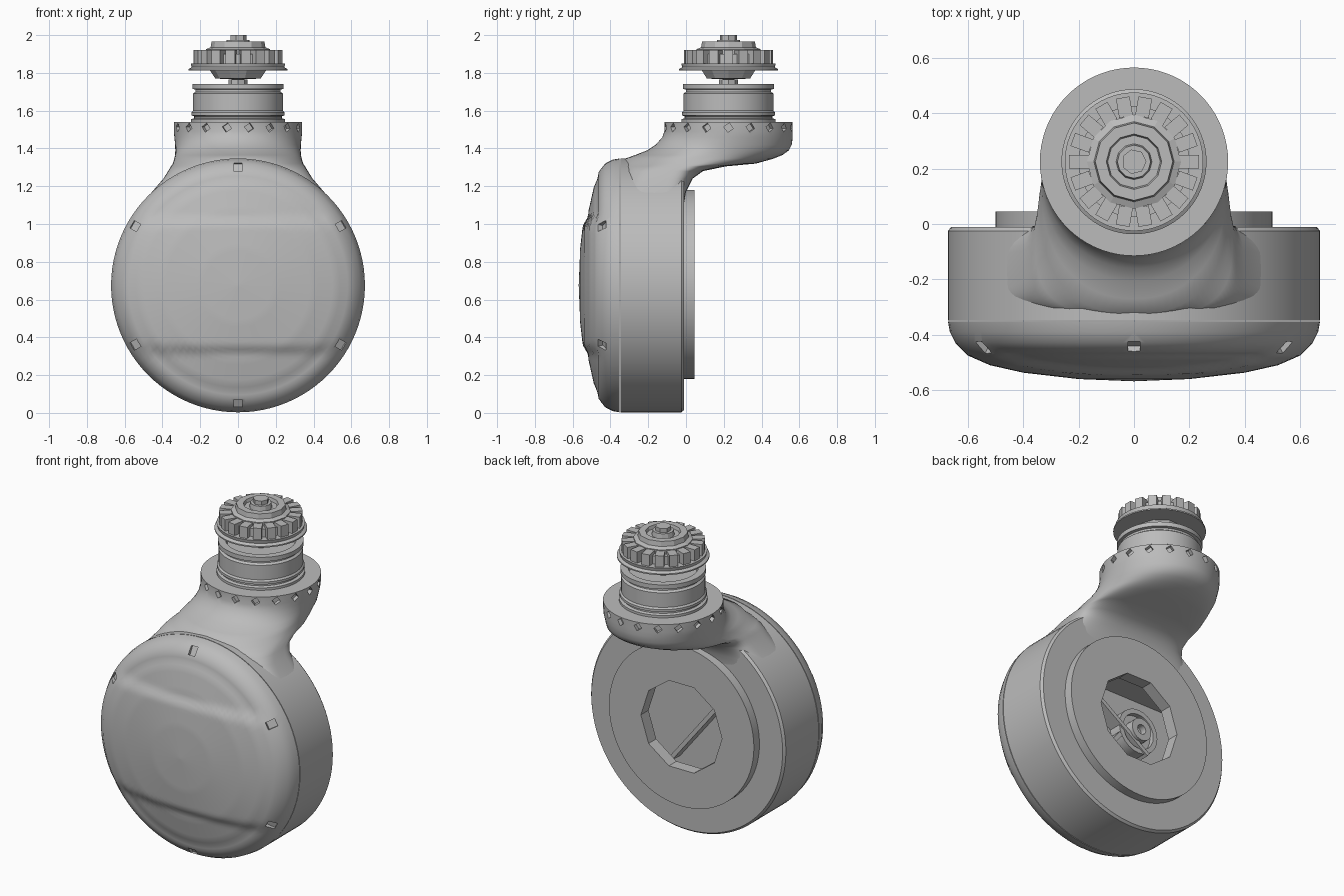
import bpy, bmesh
from math import sin, cos, pi, radians
from mathutils import Matrix, Vector

if "Cube" in bpy.data.objects:
    bpy.data.objects.remove(bpy.data.objects["Cube"])

grey = bpy.data.materials.new("plain grey")
grey.use_nodes = True
grey.diffuse_color = (0.5, 0.5, 0.5, 1)
grey.node_tree.nodes["Principled BSDF"].inputs["Base Color"].default_value = (0.5, 0.5, 0.5, 1)

BODY_Z, STEM_Y = 0.675, 0.225


def finish(bm, name, smooth=30):
    bmesh.ops.remove_doubles(bm, verts=bm.verts, dist=1e-5)
    bmesh.ops.recalc_face_normals(bm, faces=bm.faces)
    me = bpy.data.meshes.new(name)
    bm.to_mesh(me)
    bm.free()
    ob = bpy.data.objects.new(name, me)
    me.materials.append(grey)
    bpy.context.collection.objects.link(ob)
    shade(ob, smooth)
    return ob


def shade(ob, angle):
    bpy.ops.object.select_all(action='DESELECT')
    ob.select_set(True)
    bpy.context.view_layer.objects.active = ob
    if angle:
        bpy.ops.object.shade_smooth_by_angle(angle=radians(angle))


def skin(bm, rings, cap=True):
    """Join equal rings of points into a tube."""
    loops = [[bm.verts.new(p) for p in ring] for ring in rings]
    n = len(loops[0])
    for a, b in zip(loops, loops[1:]):
        for i in range(n):
            j = (i + 1) % n
            bm.faces.new((a[i], a[j], b[j], b[i]))
    if cap:
        bm.faces.new(loops[0])
        bm.faces.new(loops[-1])


def lathe(name, profile, loc, along_y=False, segs=64, smooth=30):
    """Turn (radius, height) points round z, or round y."""
    bm = bmesh.new()
    rings = []
    for r, h in profile:
        ring = []
        for i in range(segs):
            a = 2 * pi * i / segs
            u, v = max(r, 0.002) * cos(a), max(r, 0.002) * sin(a)
            ring.append(Vector((u, h, v) if along_y else (u, v, h)) + Vector(loc))
        rings.append(ring)
    skin(bm, rings)
    return finish(bm, name, smooth)


def box(bm, size, matrix):
    bmesh.ops.create_cube(bm, size=1, matrix=matrix @ Matrix.Diagonal((*size, 1)))


def cut(ob, cutter, angle=30):
    mod = ob.modifiers.new("cut", 'BOOLEAN')
    mod.object, mod.operation, mod.solver = cutter, 'DIFFERENCE', 'EXACT'
    dg = bpy.context.evaluated_depsgraph_get()
    me = bpy.data.meshes.new_from_object(ob.evaluated_get(dg))
    ob.modifiers.clear()
    ob.data = me
    bpy.data.objects.remove(cutter)
    shade(ob, angle)


def smoothstep(a, b, x):
    t = min(max((x - a) / (b - a), 0), 1)
    return t * t * (3 - 2 * t)


# Hollow round housing with an open back
housing = lathe("housing", [(0.0, -0.348), (0.672, -0.348), (0.672, -0.025), (0.66, -0.01),
                            (0.38, -0.01), (0.38, -0.03), (0.6, -0.04), (0.6, -0.28), (0.0, -0.28)],
                (0, 0, BODY_Z), True, 96)

# Domed front cover with a raised middle band
coarse = [(0, -0.568), (0.2, -0.56), (0.4, -0.537), (0.52, -0.51), (0.6, -0.475),
          (0.645, -0.43), (0.665, -0.39), (0.672, -0.352)]
dome = []
for (r0, h0), (r1, h1) in zip(coarse, coarse[1:]):
    steps = max(1, round((r1 - r0) / 0.02))
    dome += [(r0 + (r1 - r0) * k / steps, h0 + (h1 - h0) * k / steps) for k in range(steps)]
cover = lathe("front_cover", dome + [coarse[-1]], (0, 0, BODY_Z), True, 96, 40)
for v in cover.data.vertices:
    dz = abs(v.co.z - BODY_Z)
    r = (v.co.x ** 2 + dz ** 2) ** 0.5
    v.co.y += 0.022 * smoothstep(0.31, 0.37, dz) * (1 - smoothstep(0.55, 0.66, r))

# Six small dents near the cover rim
bm = bmesh.new()
for k in range(6):
    a = pi / 2 + k * pi / 3
    at = Matrix.Translation((0.63 * cos(a), -0.45, BODY_Z + 0.63 * sin(a)))
    box(bm, (0.055, 0.05, 0.045), at @ Matrix.Rotation(-a, 4, 'Y') @ Matrix.Rotation(0.5, 4, 'Z'))
cut(cover, finish(bm, "dent_cutter", 0), 40)

# Raised back hub with a ten-sided opening
hub = lathe("back_hub", [(0.0, -0.03), (0.5, -0.03), (0.5, 0.045), (0.0, 0.045)],
            (0, 0, BODY_Z + 0.005), True, 80)
cut(hub, lathe("hub_cutter", [(0.28, -0.1), (0.28, 0.1)], (0, 0, BODY_Z), True, 10, 0))

# Ringed boss and ribs inside the housing
lathe("inner_boss", [(0.14, -0.29), (0.14, -0.2), (0.11, -0.2), (0.11, -0.23), (0.07, -0.23),
                     (0.07, -0.17), (0.03, -0.17), (0.03, -0.21), (0, -0.21)],
      (-0.2, 0, BODY_Z + 0.1), True, 24)
bm = bmesh.new()
for a in (-0.6, 0.9):
    box(bm, (0.5, 0.1, 0.025), Matrix.Translation((0.1 * a, -0.24, BODY_Z - 0.18 * a))
        @ Matrix.Rotation(a, 4, 'Y'))
finish(bm, "inner_ribs", 0)

# Neck flowing from the housing up to the round collar:
# height, front y, back y, half width, squareness
sections = [(1.02, -0.335, -0.015, 0.575, 7), (1.1, -0.335, -0.012, 0.515, 6),
            (1.17, -0.335, 0.0, 0.455, 5), (1.24, -0.335, 0.035, 0.395, 4),
            (1.28, -0.335, 0.09, 0.37, 3.5), (1.305, -0.335, 0.21, 0.355, 3),
            (1.32, -0.335, 0.37, 0.345, 2.6), (1.345, -0.325, 0.46, 0.338, 2.4),
            (1.365, -0.27, 0.51, 0.333, 2.2), (1.39, -0.205, 0.545, 0.332, 2.1),
            (1.42, -0.16, 0.56, 0.333, 2), (1.46, -0.125, 0.565, 0.337, 2),
            (1.49, -0.115, 0.565, 0.34, 2), (1.54, -0.115, 0.565, 0.34, 2)]
rings = []
for z, front, back, w, n in sections:
    ring = []
    for i in range(72):
        c, s = cos(2 * pi * i / 72), sin(2 * pi * i / 72)
        sx = abs(c) ** (2 / n) * (1 if c > 0 else -1)
        sy = abs(s) ** (2 / n) * (1 if s > 0 else -1)
        ring.append((w * sx, (front + back) / 2 + (back - front) / 2 * sy, z))
    rings.append(ring)
bm = bmesh.new()
skin(bm, rings)
neck = finish(bm, "neck_and_collar", 50)

# Ring of dents round the collar
bm = bmesh.new()
for k in range(18):
    a = (k + 0.5) * 2 * pi / 18 + pi / 2
    at = Matrix.Translation((0.335 * cos(a), STEM_Y + 0.335 * sin(a), 1.51))
    box(bm, (0.04, 0.035, 0.035), at @ Matrix.Rotation(a, 4, 'Z') @ Matrix.Rotation(0.6, 4, 'X'))
cut(neck, finish(bm, "collar_cutter", 0), 50)

# Grooved stem with a shallow cup on top
lathe("stem", [(0, 1.53), (0.25, 1.53), (0.25, 1.555), (0.232, 1.56), (0.232, 1.57),
               (0.247, 1.575), (0.247, 1.59), (0.238, 1.6), (0.238, 1.69), (0.225, 1.7),
               (0.225, 1.712), (0.242, 1.715), (0.242, 1.742), (0.2, 1.742), (0.19, 1.71), (0, 1.71)],
      (0, STEM_Y, 0))
lathe("inner_pin", [(0.05, 1.7), (0.05, 1.765), (0, 1.765)], (0, STEM_Y, 0), segs=8, smooth=0)

# Floating cap: tapered plug, flange, toothed ring, crown and tip
lathe("cap_plug", [(0, 1.765), (0.12, 1.77), (0.15, 1.815), (0, 1.815)],
      (0, STEM_Y, 0), segs=10, smooth=0)
lathe("cap_flange", [(0, 1.812), (0.262, 1.812), (0.262, 1.82), (0.245, 1.83),
                     (0.25, 1.85), (0.2, 1.85), (0.2, 1.9), (0, 1.9)], (0, STEM_Y, 0))
bm = bmesh.new()
for k in range(18):
    a = k * 2 * pi / 18
    box(bm, (0.07, 0.05, 0.08), Matrix.Translation((0.2 * cos(a), STEM_Y + 0.2 * sin(a), 1.88))
        @ Matrix.Rotation(a, 4, 'Z'))
finish(bm, "cap_teeth", 0)
lathe("cap_crown", [(0, 1.89), (0.17, 1.89), (0.17, 1.925), (0.145, 1.935), (0.14, 1.965),
                    (0.1, 1.965), (0.095, 1.945), (0.065, 1.945), (0.06, 1.975), (0, 1.975)],
      (0, STEM_Y, 0), segs=12, smooth=0)
lathe("cap_tip", [(0.045, 1.97), (0.045, 2.0), (0, 2.0)], (0, STEM_Y, 0), segs=7, smooth=0)
